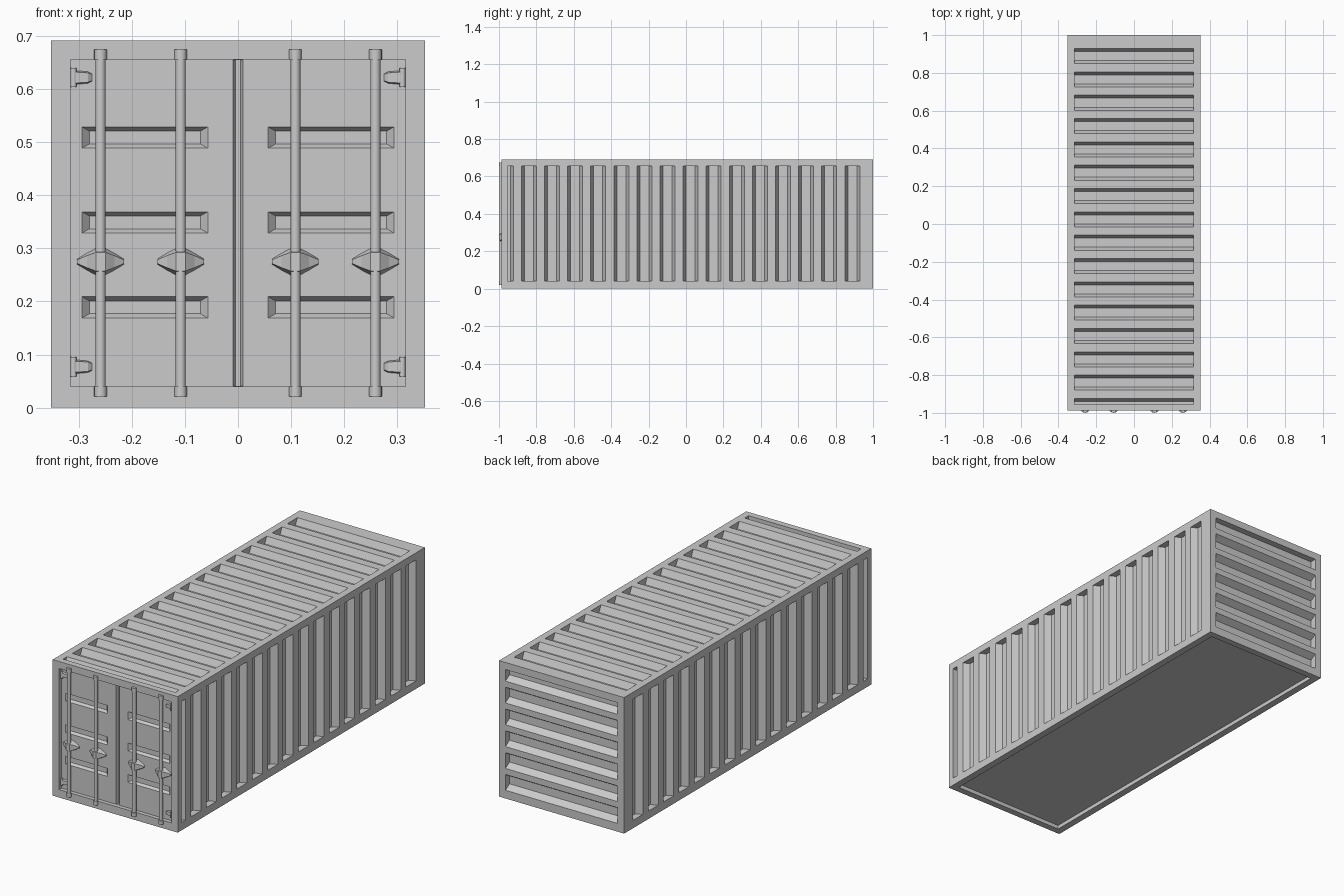
import bpy, bmesh
from mathutils import Matrix

cube = bpy.data.objects.get("Cube")
if cube:
    bpy.data.objects.remove(cube, do_unlink=True)

HALF_W, HEIGHT, FRONT, BACK = 0.352, 0.692, -0.987, 1.0
DOOR = -0.967              # recessed door surface
EDGE_X = 0.316             # inner edge of the frame
LOW, HIGH = 0.04, 0.656
DEPTH = 0.033              # corrugation depth

grey = bpy.data.materials.new("light grey steel")
grey.use_nodes = True
grey.diffuse_color = (0.6, 0.6, 0.6, 1)
grey.node_tree.nodes["Principled BSDF"].inputs["Base Color"].default_value = (0.6, 0.6, 0.6, 1)


def make_object(name, bm, smooth=False):
    bmesh.ops.recalc_face_normals(bm, faces=bm.faces)
    mesh = bpy.data.meshes.new(name)
    bm.to_mesh(mesh)
    bm.free()
    mesh.materials.append(grey)
    obj = bpy.data.objects.new(name, mesh)
    bpy.context.collection.objects.link(obj)
    if smooth:
        bpy.ops.object.select_all(action="DESELECT")
        obj.select_set(True)
        bpy.context.view_layer.objects.active = obj
        bpy.ops.object.shade_smooth_by_angle()
    return obj


def loft(bm, rings):
    """Skin a list of point rings into a closed solid."""
    loops = [[bm.verts.new(p) for p in ring] for ring in rings]
    for a, b in zip(loops, loops[1:]):
        for i in range(len(a)):
            j = (i + 1) % len(a)
            bm.faces.new((a[i], a[j], b[j], b[i]))
    bm.faces.new(loops[0])
    bm.faces.new(loops[-1])


def pocket(bm, place, u0, u1, v0, v1, depth, in0=0, in1=0, in_v=0):
    """Cutter for a recess whose walls lean inwards by the given insets."""
    def ring(h, a, b, c):
        return [place(u0 + a, v0 + c, h), place(u1 - b, v0 + c, h),
                place(u1 - b, v1 - c, h), place(u0 + a, v1 - c, h)]
    loft(bm, [ring(0.01, 0, 0, 0), ring(0, 0, 0, 0), ring(-depth, in0, in1, in_v)])


def box(bm, x0, x1, y0, y1, z0, z1):
    loft(bm, [[(x0, y0, z), (x1, y0, z), (x1, y1, z), (x0, y1, z)] for z in (z0, z1)])


def carve(obj, bm):
    cutter = make_object("cutter", bm)
    cutter.hide_render = True
    mod = obj.modifiers.new("carve", "BOOLEAN")
    mod.operation, mod.solver, mod.object = "DIFFERENCE", "EXACT", cutter
    bpy.context.view_layer.objects.active = obj
    bpy.ops.object.modifier_apply(modifier=mod.name)
    bpy.data.objects.remove(cutter, do_unlink=True)


# Placement of (along, across, outward) on each side of the body
def roof(u, v, h): return (v, u, HEIGHT + h)
def left_side(u, v, h): return (HALF_W + h, u, v)
def right_side(u, v, h): return (-HALF_W - h, u, v)
def back_wall(u, v, h): return (v, BACK + h, u)
def front_wall(u, v, h): return (v, FRONT - h, u)
def door_face(u, v, h): return (v, DOOR - h, u)
def underside(u, v, h): return (v, u, -h)


# Body
bm = bmesh.new()
box(bm, -HALF_W, HALF_W, FRONT, BACK, 0, HEIGHT)
body = make_object("container_body", bm)

# Corrugations of roof, sides and back, door recess and underside recess
cuts = bmesh.new()
WALL = 0.016
for i in range(16):
    top = 0.929 - i * 0.1235
    bottom = max(top - 0.08, -0.955)
    lean = 0 if i == 15 else WALL
    pocket(cuts, roof, bottom, top, -EDGE_X, EDGE_X, DEPTH, lean, WALL)
    for side in (left_side, right_side):
        pocket(cuts, side, bottom, top, LOW, HIGH, DEPTH, lean, WALL)
for i in range(6):
    top = 0.677 - i * 0.111
    pocket(cuts, back_wall, top - 0.08, min(top, HIGH), -EDGE_X, EDGE_X, DEPTH,
           0.02, 0 if i == 0 else 0.02)
pocket(cuts, front_wall, LOW, HIGH, -EDGE_X, EDGE_X, DOOR - FRONT)
pocket(cuts, underside, -0.953, 0.966, -EDGE_X, EDGE_X, 0.02)
carve(body, cuts)

# Pressed panels in the doors and the seam between them
cuts = bmesh.new()
for z in (0.169, 0.329, 0.489):
    for x in (-0.294, 0.057):
        pocket(cuts, door_face, z, z + 0.04, x, x + 0.237, 0.015, 0.008, 0.008, 0.014)
pocket(cuts, door_face, LOW + 0.001, HIGH - 0.001, -0.0095, 0.0095, 0.015, 0, 0, 0.005)
carve(body, cuts)


def cylinder(bm, x, y, z0, z1, radius):
    bmesh.ops.create_cone(bm, cap_ends=True, segments=16, radius1=radius, radius2=radius,
                          depth=z1 - z0, matrix=Matrix.Translation((x, y, (z0 + z1) / 2)))


# Locking rods with end keepers and handle brackets
for name, x in (("right_outer", -0.259), ("right_inner", -0.108),
                ("left_inner", 0.108), ("left_outer", 0.259)):
    bm = bmesh.new()
    cylinder(bm, x, -0.988, 0.03, 0.668, 0.0095)
    for z in (0.021, 0.655):
        cylinder(bm, x, -0.988, z, z + 0.02, 0.012)
    make_object(name + "_locking_rod", bm, smooth=True)

    bm = bmesh.new()
    stations = ((-0.044, 0.005, -0.975), (-0.026, 0.016, -0.985), (-0.009, 0.025, -0.999),
                (0.009, 0.025, -0.999), (0.026, 0.016, -0.985), (0.044, 0.005, -0.975))
    loft(bm, [[(x + dx, DOOR, 0.275 - h), (x + dx, y, 0.275 - h * 0.7),
               (x + dx, y, 0.275 + h * 0.7), (x + dx, DOOR, 0.275 + h)]
              for dx, h, y in stations])
    make_object(name + "_rod_bracket", bm)

# Door hinges
for side, s in (("left", 1), ("right", -1)):
    for level, z in (("lower", 0.077), ("upper", 0.622)):
        bm = bmesh.new()
        cylinder(bm, s * 0.31, -0.974, z - 0.018, z + 0.018, 0.0055)
        loft(bm, [[(s * x, DOOR, z - h), (s * x, y, z - h * 0.8),
                   (s * x, y, z + h * 0.8), (s * x, DOOR, z + h)]
                  for x, h, y in ((0.307, 0.013, -0.978), (0.283, 0.011, -0.976),
                                  (0.275, 0.007, -0.970))])
        make_object(f"{side}_{level}_hinge", bm, smooth=True)
